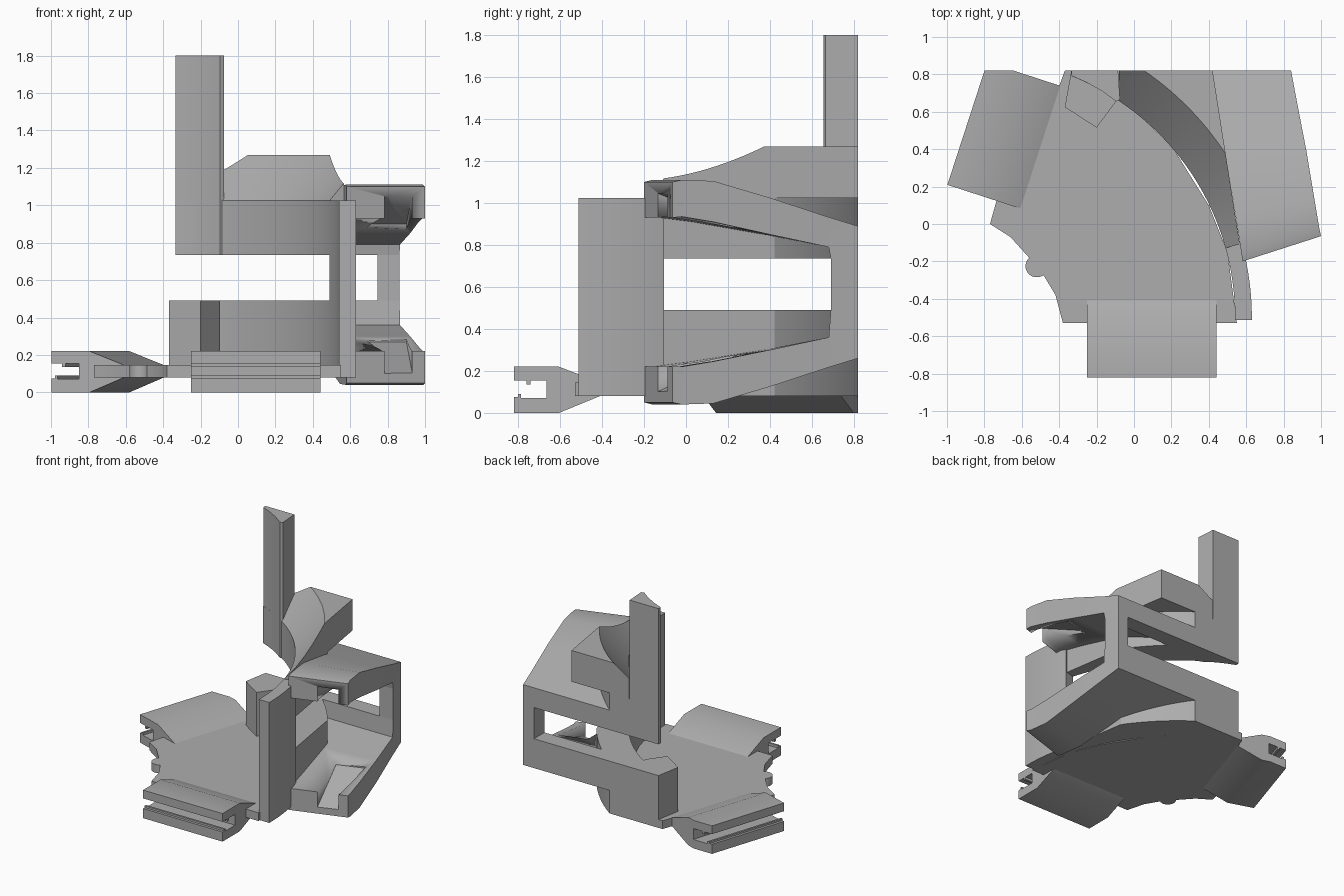
import bpy, bmesh
from math import radians, sin, cos
from mathutils import Vector, Matrix

if "Cube" in bpy.data.objects:
    bpy.data.objects.remove(bpy.data.objects["Cube"])

grey = bpy.data.materials.new("plain_grey")
grey.use_nodes = True
grey.diffuse_color = (0.42, 0.42, 0.42, 1)
grey.node_tree.nodes["Principled BSDF"].inputs["Base Color"].default_value = (0.42, 0.42, 0.42, 1)

RING = Vector((-0.85, -0.5, 0))     # centre of the curved wall
HUB = Vector((0.095, 0.217, 0))     # centre the clips turn about
BACK = ((0, 0.82, 0), (0, 1, 0))    # flat rear cut
SIDE = ((0.42, 0.82, 0), (1.02, 0.16, 0))  # inner side of the cage


def finish(name, bm, cuts=()):
    """Trim with planes, close the cuts and make the object."""
    for point, normal in cuts:
        bmesh.ops.bisect_plane(bm, geom=bm.verts[:] + bm.edges[:] + bm.faces[:],
                               plane_co=point, plane_no=normal, clear_outer=True)
        bmesh.ops.holes_fill(bm, edges=[e for e in bm.edges if e.is_boundary], sides=0)
    bmesh.ops.recalc_face_normals(bm, faces=bm.faces[:])
    mesh = bpy.data.meshes.new(name)
    bm.to_mesh(mesh)
    bm.free()
    mesh.materials.append(grey)
    mesh.shade_smooth()
    mesh.set_sharp_from_angle(angle=radians(25))
    obj = bpy.data.objects.new(name, mesh)
    bpy.context.scene.collection.objects.link(obj)
    return obj


def skin(name, sections, cuts=()):
    """Join equal cross-sections into a closed solid."""
    bm = bmesh.new()
    loops = [[bm.verts.new(p) for p in s] for s in sections]
    n = len(loops[0])
    for a, b in zip(loops, loops[1:]):
        for i in range(n):
            j = (i + 1) % n
            bm.faces.new((a[i], a[j], b[j], b[i]))
    bm.faces.new(loops[0])
    bm.faces.new(loops[-1][::-1])
    return finish(name, bm, cuts)


def prism(name, outline, z0, z1):
    return skin(name, [[(x, y, z) for x, y in outline] for z in (z0, z1)])


def arc(name, profile, start, end, cuts=()):
    """Sweep an (r, z) profile about the wall centre."""
    steps = 40
    angles = [radians(start + (end - start) * i / steps) for i in range(steps + 1)]
    return skin(name, [[RING + Vector((r * cos(a), r * sin(a), z)) for r, z in profile]
                       for a in angles], cuts)


def slab(name, rows):
    """Rows of left point, right point, top and bottom height."""
    return skin(name, [[(*l, t), (*r, t), (*r, b), (*l, b)] for l, r, t, b in rows])


def ring_box(z0, z1, r1):
    return [(1.39, z0), (1.39, z1), (r1, z1), (r1, z0)]


# Base plate with scalloped edge and knob
prism("base_plate", [(-0.37, 0.82), (-0.63, 0.1), (-0.735, 0.125), (-0.77, 0), (-0.66, -0.07),
                     (-0.57, -0.17), (-0.48, -0.28), (-0.42, -0.38), (-0.38, -0.53),
                     (0.55, -0.53), (0.5, -0.15), (0.4, 0.1), (0.2, 0.42), (-0.1, 0.7),
                     (-0.3, 0.82)], 0.08, 0.145)
prism("plate_knob", [(-0.52 + 0.06 * cos(radians(a)), -0.225 + 0.06 * sin(radians(a)))
                     for a in range(0, 360, 12)], 0.08, 0.145)

# Slotted edge clips
clip = [(-0.82, 0), (-0.82, 0.075), (-0.8, 0.075), (-0.8, 0.09), (-0.785, 0.09), (-0.785, 0.07),
        (-0.665, 0.07), (-0.665, 0.155), (-0.74, 0.155), (-0.74, 0.135), (-0.76, 0.135),
        (-0.76, 0.155), (-0.82, 0.155), (-0.82, 0.22), (-0.605, 0.22), (-0.41, 0.145),
        (-0.41, 0.08), (-0.605, 0)]
for name, turn in (("front_clip", 0), ("right_clip", -108)):
    spin = Matrix.Translation(HUB) @ Matrix.Rotation(radians(turn), 4, "Z") @ Matrix.Translation(-HUB)
    skin(name, [[spin @ Vector((x, y, z)) for y, z in clip] for x in (-0.25, 0.44)], [BACK])

# Curved wall: solid column in front, slot behind it
arc("wall_column", ring_box(0.08, 1.025, 1.48), -0.5, 15.5)
LEFT = ((-0.335, 0, 0), (-1, 0, 0))
arc("lower_wall", ring_box(0.08, 0.49, 1.62), 15.5, 80, [BACK, SIDE, LEFT])
arc("upper_wall", ring_box(0.735, 1.025, 1.62), 15.5, 80, [BACK, SIDE, LEFT])
arc("sloped_crown", [(1.39, 1.025), (1.6, 1.27), (2.2, 1.27), (2.2, 1.025)], 15.5, 80,
    [BACK, SIDE, ((-0.08, 0, 0), (-1, 0, 0))])
prism("wall_lug", [(-0.335, 0.82), (-0.37, 0.625), (-0.2, 0.515), (-0.1, 0.65), (-0.1, 0.82)],
      0.1, 0.49)

# Tall post
prism("post", [(-0.335, 0.82), (-0.335, 0.793), (-0.25, 0.755), (-0.17, 0.71), (-0.095, 0.655),
               (-0.075, 0.665), (-0.085, 0.82)], 0.735, 1.8)

# Side cage: two tapering arms joined by a rear jamb
plan = [((0.58, -0.2), (1.0, -0.065)), ((0.575, -0.16), (0.99, -0.02)),
        ((0.545, 0.03), (0.965, 0.13)), ((0.49, 0.37), (0.92, 0.4)), ((0.22, 0.68), (0.866, 0.68)),
        ((0.2, 0.69), (0.864, 0.69)), ((0.09, 0.82), (0.84, 0.82))]
upper = [(1.1, 0.93), (1.11, 0.935), (1.105, 0.91), (1.025, 0.85), (0.933, 0.79),
         (0.93, 0.735), (0.89, 0.735)]
lower = [(0.22, 0.05), (0.22, 0.04), (0.245, 0.045), (0.3, 0.125), (0.36, 0.217),
         (0.49, 0.22), (0.49, 0.26)]
upper_arm = slab("upper_arm", [(*p, *h) for p, h in zip(plan, upper)])
lower_arm = slab("lower_arm", [(*p, *h) for p, h in zip(plan, lower)])
prism("rear_jamb", [(0.745, 0.69), (0.864, 0.69), (0.84, 0.82), (0.745, 0.82)], 0.4, 0.8)

# Ramped grooves in the arm tips
front, rear = ((0.793, -0.17), (0.935, -0.13)), ((0.69, 0.23), (0.9, 0.3))
for arm, a, b in ((upper_arm, (1.06, 0.85), (0.9, 0.8)), (lower_arm, (0.3, 0.085), (0.4, 0.27))):
    cutter = slab(arm.name + "_groove_cutter", [(*front, *a), (*rear, *b)])
    cutter.hide_render = True
    cutter.hide_viewport = True
    cut = arm.modifiers.new("groove", "BOOLEAN")
    cut.operation = "DIFFERENCE"
    cut.solver = "EXACT"
    cut.object = cutter
